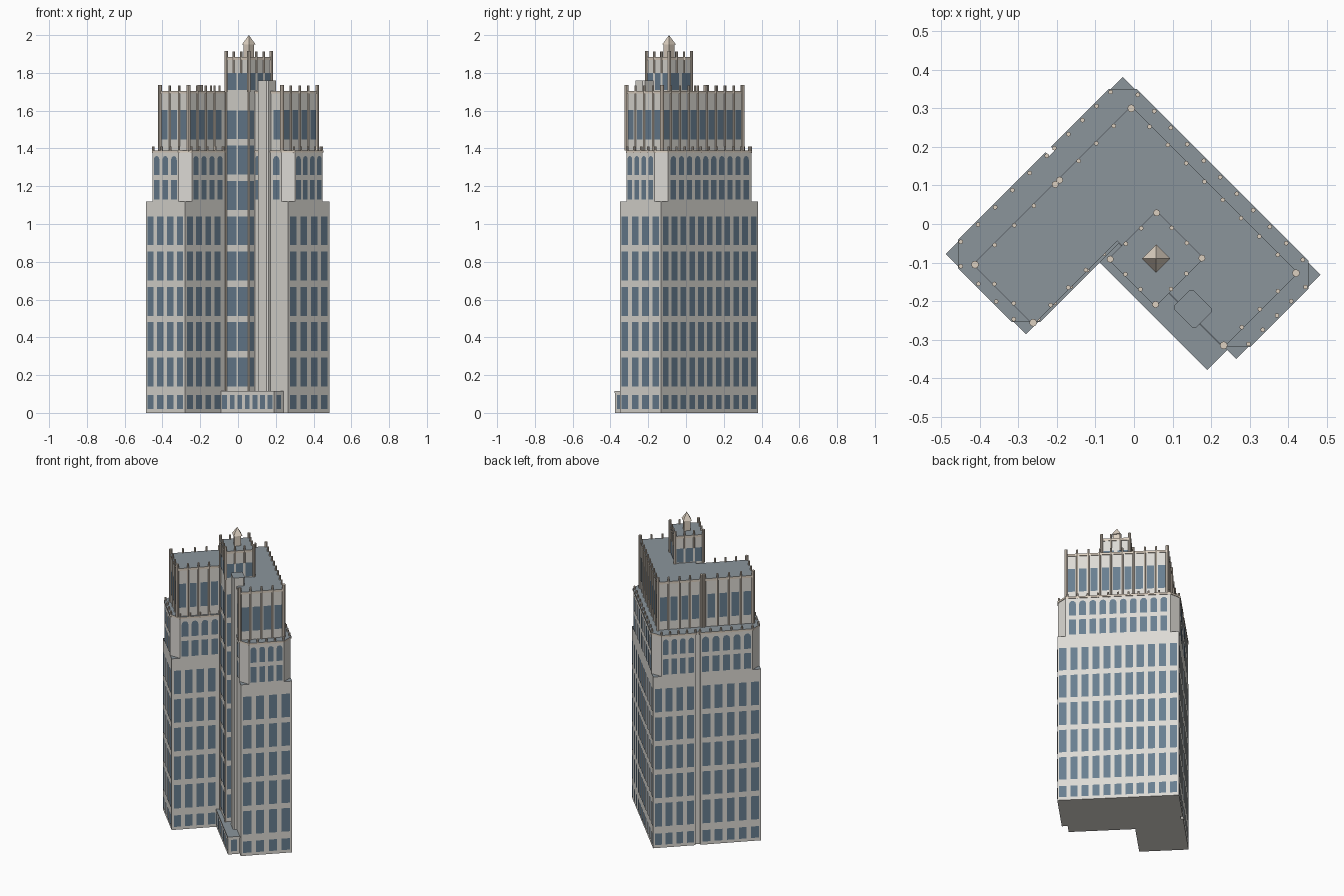
import bpy, bmesh
from math import sqrt, pi, cos, sin
from mathutils import Vector

if "Cube" in bpy.data.objects:
    bpy.data.objects.remove(bpy.data.objects["Cube"])


def material(name, r, g, b):
    m = bpy.data.materials.new(name)
    m.diffuse_color = (r, g, b, 1)
    m.use_nodes = True
    m.node_tree.nodes["Principled BSDF"].inputs["Base Color"].default_value = m.diffuse_color
    return m


WALL = material("stone", 0.72, 0.70, 0.66)
ROOF = material("roof", 0.26, 0.30, 0.33)
GLASS = material("glass", 0.14, 0.21, 0.28)
TRIM = material("trim", 0.72, 0.63, 0.53)


def P(u, v, z):
    """Plan coordinates turned 45 degrees into world space."""
    return Vector(((u + v) / sqrt(2), (v - u) / sqrt(2), z))


def finish(name, bm, mats):
    me = bpy.data.meshes.new(name)
    bm.to_mesh(me)
    bm.free()
    for m in mats:
        me.materials.append(m)
    ob = bpy.data.objects.new(name, me)
    bpy.context.collection.objects.link(ob)
    return ob


def add_prism(bm, poly, z0, z1):
    lo = [bm.verts.new(P(u, v, z0)) for u, v in poly]
    hi = [bm.verts.new(P(u, v, z1)) for u, v in poly]
    n = len(poly)
    bm.faces.new(lo[::-1])
    top = bm.faces.new(hi)
    for i in range(n):
        j = (i + 1) % n
        bm.faces.new((lo[i], lo[j], hi[j], hi[i]))
    return top


def prism(name, poly, z0, z1, mat=WALL):
    bm = bmesh.new()
    add_prism(bm, poly, z0, z1).material_index = 1
    return finish(name, bm, [mat, ROOF])


def rect(u0, u1, v0, v1):
    return [(u0, v0), (u1, v0), (u1, v1), (u0, v1)]


def chamfer(poly, corners, c):
    out = []
    for i, p in enumerate(poly):
        p = Vector(p)
        if i not in corners:
            out.append(p)
            continue
        for q in (poly[i - 1], poly[(i + 1) % len(poly)]):
            out.append(p + (Vector(q) - p).normalized() * c)
    return out


def offset(poly, d):
    out = []
    for i, p in enumerate(poly):
        p = Vector(p)
        a = (p - Vector(poly[i - 1])).normalized()
        b = (Vector(poly[(i + 1) % len(poly)]) - p).normalized()
        na, nb = Vector((a.y, -a.x)), Vector((b.y, -b.x))
        out.append(p + (na + nb) * d / (1 + na.dot(nb)))
    return out


glass = bmesh.new()
posts = bmesh.new()


def windows(p, q, n, rows, fill=0.64, arched=()):
    """Window grid on the wall p-q; outside lies to the right."""
    p, q = Vector(p), Vector(q)
    d = (q - p).normalized()
    pitch = (q - p).length / n
    w = pitch * fill / 2
    base = p + Vector((d.y, -d.x)) * 0.0015
    for k in range(n):
        c = pitch * (k + 0.5)
        for z0, z1 in rows:
            pts = [(-w, z0), (w, z0)]
            if (z0, z1) in arched:
                pts += [(w * cos(a * pi / 6), z1 - w + w * sin(a * pi / 6)) for a in range(7)]
            else:
                pts += [(w, z1), (-w, z1)]
            glass.faces.new([glass.verts.new(P(*(base + d * (c + s)), z)) for s, z in pts])


def post(u, v, z0, z1, r=0.006):
    add_prism(posts, [(u + r * cos(i * pi / 4), v + r * sin(i * pi / 4)) for i in range(8)], z0, z1)


def post_row(p, q, n, z0, z1, ends=False):
    p, q = Vector(p), Vector(q)
    for i in range(0 if ends else 1, n + 1 if ends else n):
        post(*p.lerp(q, i / n), z0, z1)


# L-shaped lower shaft with a rear slot
base = [(-.29, -.40), (.004, -.40), (.004, -.06), (.435, -.06), (.435, .249),
        (-.29, .249), (-.29, -.007), (-.276, -.007), (-.276, -.035), (-.29, -.035)]
prism("lower_block", base, 0, 1.12)
ground = (.02, .095)
floors = [(.14 + .187 * i, .293 + .187 * i) for i in range(5)]
rows = [ground] + floors
for i, n in ((0, 4), (3, 4), (4, 11), (5, 4), (9, 5)):
    windows(base[i], base[(i + 1) % 10], n, rows)
windows((.004, -.40), (.004, -.125), 4, rows)

# Middle tier with chamfered outer corners
mid = chamfer(base, (0, 1, 3, 4, 5), 0.05)
prism("middle_tier", mid, 1.12, 1.385)
prism("middle_cornice", offset(mid, .004), 1.378, 1.39, TRIM)
arch = (1.26, 1.36)
mrows = [(1.13, 1.232), arch]
for p, q, n in (((-.24, -.40), (-.046, -.40), 3), ((.004, -.35), (.004, -.11), 4),
                ((.31, -.06), (.385, -.06), 1), ((.187, -.06), (.223, -.06), 1),
                ((.435, -.01), (.435, .199), 4), ((.375, .249), (-.23, .249), 10),
                ((-.29, .199), (-.29, -.007), 4), ((-.29, -.035), (-.29, -.35), 5)):
    windows(p, q, n, mrows, .66, [arch])
    nrm = (Vector(q) - Vector(p)).normalized()
    inset = Vector((-nrm.y, nrm.x)) * .005
    post_row(Vector(p) + inset, Vector(q) + inset, n, 1.375, 1.41, n > 1)

# Upper tier, set back
up = [(-.217, -.366), (-.004, -.366), (-.004, -.058), (.387, -.058), (.387, .207), (-.217, .207)]
prism("upper_tier", up, 1.385, 1.70)
prism("upper_cornice", offset(up, .004), 1.69, 1.705, TRIM)
for p, q, n in ((up[0], up[1], 3), (up[1], (-.004, -.108), 4), ((.31, -.058), up[3], 1),
                (up[3], up[4], 4), (up[4], up[5], 9), (up[5], (-.217, -.05), 4),
                ((-.217, -.078), up[0], 4)):
    windows(p, q, n, [(1.447, 1.603)])
    post_row(p, q, n, 1.39, 1.733)
for i in (0, 1, 3, 4, 5):
    post(*up[i], 1.39, 1.735, .010)
for v in (-.056, -.072):
    post(-.217, v, 1.39, 1.735, .009)

# Tall corner tower rising through the inner angle
tower = rect(.021, .187, -.108, .062)
prism("corner_tower", tower, 0, 1.88)
prism("tower_cornice", offset(tower, .004), 1.868, 1.884, TRIM)
lantern = (1.71, 1.80)
high = [(.14 + .187 * i, .293 + .187 * i) for i in range(8)]
windows(tower[0], tower[1], 2, high + [lantern], .85)
windows((.187, -.108), (.187, -.06), 1, high, .6)
for i, n in ((1, 3), (2, 2), (3, 3)):
    windows(tower[i], tower[(i + 1) % 4], n, [lantern], .75)
for i in range(4):
    post_row(tower[i], tower[(i + 1) % 4], 3, 1.80, 1.912)
    post(*tower[i], 1.70, 1.915, .009)
post(.187, -.108, 0, 1.70, .006)
post(.021, -.108, 0, 1.70, .006)

# Plain lift shaft beside the tower
prism("lift_shaft", chamfer(rect(.223, .304, -.083, -.012), range(4), .008), 0, 1.76)

# Entrance podium
podium = rect(.004, .40, -.131, -.06)
prism("entrance_podium", podium, 0, .112)
prism("podium_cornice", offset(podium, .002), .105, .115)
windows(podium[0], podium[1], 7, [ground])
windows(podium[1], podium[2], 1, [ground], .5)

# Finial: square pillar and overhanging pyramid
cu, cv = .104, -.023
s = .020
prism("finial_pillar", rect(cu - s, cu + s, cv - s, cv + s), 1.88, 1.95, TRIM)
bm = bmesh.new()
ring = [bm.verts.new(P(u, v, 1.95)) for u, v in rect(cu - .026, cu + .026, cv - .026, cv + .026)]
tip = bm.verts.new(P(cu, cv, 2.0))
bm.faces.new(ring[::-1])
for i in range(4):
    bm.faces.new((ring[i], ring[(i + 1) % 4], tip))
finish("finial_cap", bm, [TRIM])

finish("windows", glass, [GLASS])
finish("parapet_posts", posts, [TRIM])
